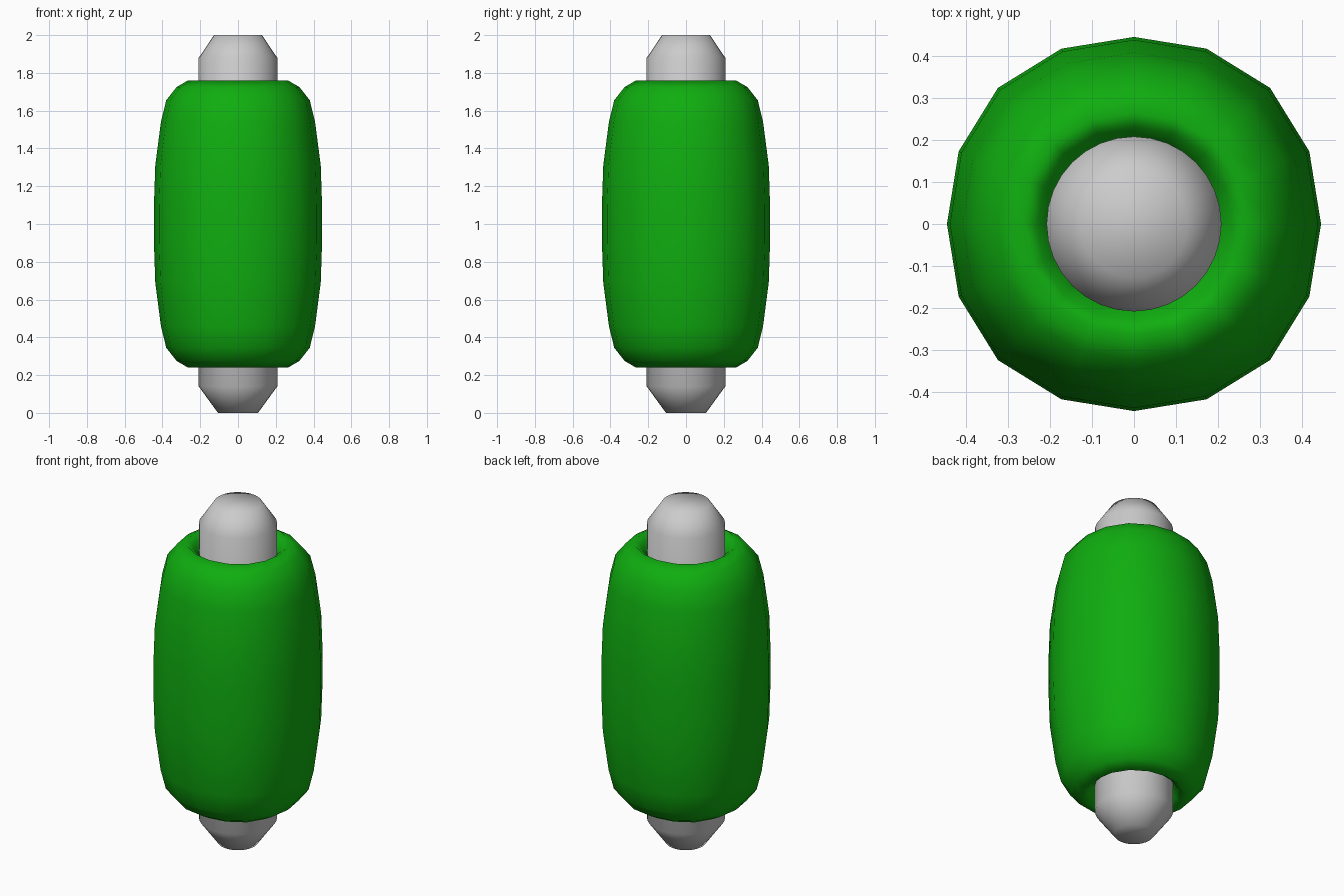
import bpy, bmesh
from math import cos, sin, pi

if "Cube" in bpy.data.objects:
    bpy.data.objects.remove(bpy.data.objects["Cube"])


def lathe(name, profile, sides, corner=0.0, colour=None):
    """Spin an (r, z) profile; corner swells the radius slightly at the diagonals."""
    bm = bmesh.new()
    rings = []
    for r, z in profile:
        ring = []
        for i in range(sides):
            a = 2 * pi * i / sides
            k = r * (1 + corner * sin(2 * a) ** 2)
            ring.append(bm.verts.new((k * cos(a), k * sin(a), z)))
        rings.append(ring)
    for lo, hi in zip(rings, rings[1:]):
        for i in range(sides):
            j = (i + 1) % sides
            bm.faces.new((lo[i], lo[j], hi[j], hi[i]))
    bm.faces.new(rings[0][::-1])
    bm.faces.new(rings[-1])
    bmesh.ops.recalc_face_normals(bm, faces=bm.faces[:])
    mesh = bpy.data.meshes.new(name)
    bm.to_mesh(mesh)
    bm.free()
    mesh.shade_smooth()
    obj = bpy.data.objects.new(name, mesh)
    bpy.context.collection.objects.link(obj)
    if colour:
        mat = bpy.data.materials.new(name)
        mat.diffuse_color = colour
        mat.use_nodes = True
        mat.node_tree.nodes["Principled BSDF"].inputs["Base Color"].default_value = mat.diffuse_color
        mesh.materials.append(mat)
    return obj


# Grey core rod with chamfered ends
lathe("core_rod", [(0.106, 0), (0.208, 0.14), (0.208, 1.88), (0.127, 2.0)], 32)

# Soft green sleeve, mirrored about mid height, dipping in towards the rod
half = [(0.445, 0.10), (0.438, 0.31), (0.408, 0.54), (0.38, 0.655),
        (0.325, 0.725), (0.265, 0.76), (0.23, 0.735), (0.20, 0.69), (0.17, 0.60)]
profile = [(r, 1 - h) for r, h in reversed(half)] + [(r, 1 + h) for r, h in half]
lathe("sleeve", profile, 16, 0.029, (0.005, 0.42, 0.005, 1))
